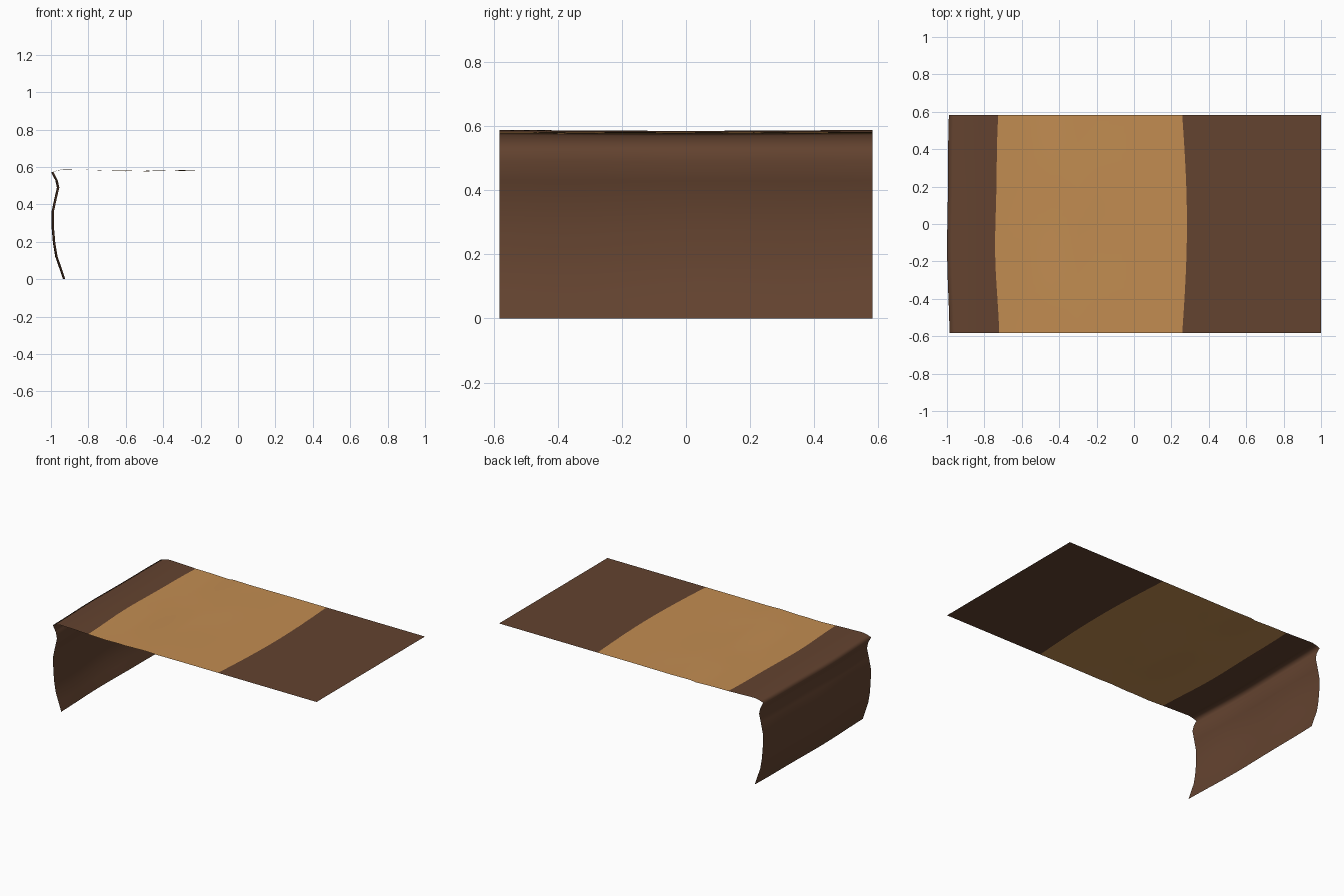
import bpy, math

if "Cube" in bpy.data.objects:
    bpy.data.objects.remove(bpy.data.objects["Cube"])


def material(name, rgb):
    m = bpy.data.materials.new(name)
    m.diffuse_color = (*rgb, 1)
    m.use_nodes = True
    m.node_tree.nodes["Principled BSDF"].inputs["Base Color"].default_value = m.diffuse_color
    return m


brown = material("dark brown cloth", (0.126, 0.056, 0.029))
tan = material("tan cloth", (0.54, 0.265, 0.083))

# Cross-section from the hanging hem, over the fold, to the flat far end
profile = [(-0.925, 0.0), (-0.945, 0.06), (-0.966, 0.12), (-0.978, 0.19),
           (-0.985, 0.27), (-0.986, 0.36), (-0.971, 0.43), (-0.957, 0.49),
           (-0.966, 0.53), (-0.988, 0.573), (-0.962, 0.582), (-0.93, 0.589),
           (-0.83, 0.586), (-0.73, 0.582), (-0.60, 0.579), (-0.48, 0.578),
           (-0.44, 0.580), (-0.30, 0.581), (-0.20, 0.580), (0.0, 0.581),
           (0.27, 0.581), (0.6, 0.581), (1.0, 0.581)]
LEFT, RIGHT = 13, 20          # profile points on the tan band borders
ROWS, HALF = 24, 0.583

verts, faces = [], []
n = len(profile)
for r in range(ROWS + 1):
    y = HALF * (2 * r / ROWS - 1)
    bulge = math.cos(math.pi * y / (2 * HALF))
    wave = math.sin(9 * y)
    for i, (x, z) in enumerate(profile):
        if i < 12:            # gentle sway of the hanging flap and fold
            x += -0.010 * bulge + 0.002 * wave
        if 8 < i < 12:
            z -= 0.003 * bulge
        if i == LEFT:         # uneven borders of the band
            x += 0.007 - 0.018 * bulge + 0.003 * wave
        if i == RIGHT:
            x += -0.012 + 0.025 * bulge
        if 14 <= i <= 17:     # shallow wrinkles
            z += 0.002 * wave * (1 if i % 2 else -1)
        verts.append((max(x, -1.0), y, max(z, 0)))
for r in range(ROWS):
    for i in range(n - 1):
        a = r * n + i
        faces.append((a, a + 1, a + n + 1, a + n))

# Draped runner cloth
mesh = bpy.data.meshes.new("draped_cloth")
mesh.from_pydata(verts, [], faces)
mesh.materials.append(brown)
mesh.materials.append(tan)
for p in mesh.polygons:
    p.material_index = int(LEFT <= p.index % (n - 1) < RIGHT)
    p.use_smooth = True
cloth = bpy.data.objects.new("draped_cloth", mesh)
bpy.context.collection.objects.link(cloth)
